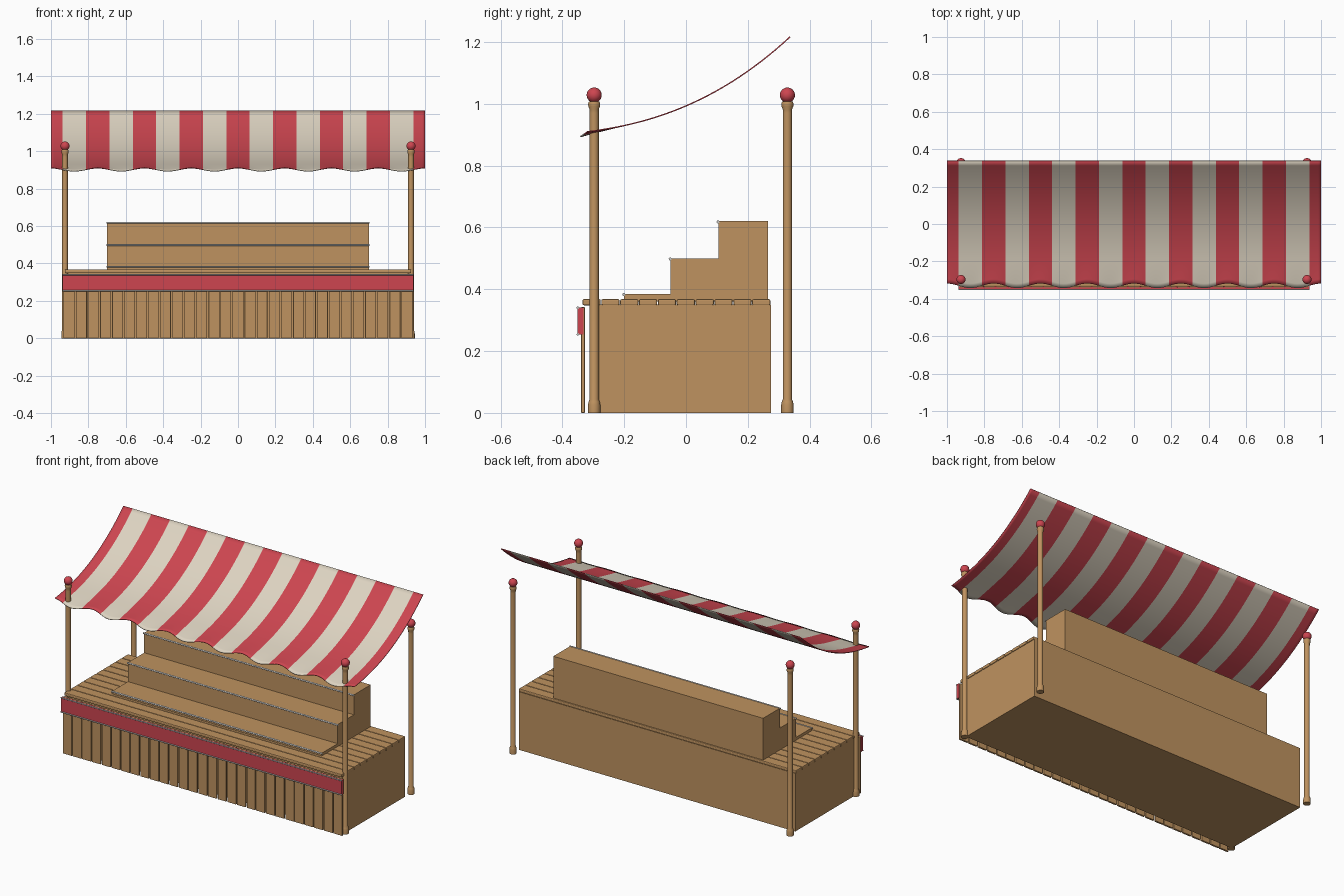
import bpy, bmesh, math, random
from mathutils import Matrix, Vector

random.seed(4)
cube = bpy.data.objects.get("Cube")
if cube:
    bpy.data.objects.remove(cube, do_unlink=True)


def material(name, rgb):
    m = bpy.data.materials.new(name)
    m.use_nodes = True
    m.diffuse_color = (*rgb, 1)
    m.node_tree.nodes["Principled BSDF"].inputs["Base Color"].default_value = (*rgb, 1)
    return m


WOOD = material("warm wood", (0.52, 0.29, 0.115))
RED = material("awning red", (0.61, 0.06, 0.08))
CREAM = material("cream cloth", (0.73, 0.66, 0.54))
TRIM = material("pale cord", (0.58, 0.57, 0.55))


def finish(name, bm, mats, smooth=False):
    bmesh.ops.recalc_face_normals(bm, faces=bm.faces)
    mesh = bpy.data.meshes.new(name)
    bm.to_mesh(mesh)
    bm.free()
    ob = bpy.data.objects.new(name, mesh)
    bpy.context.collection.objects.link(ob)
    for m in mats:
        mesh.materials.append(m)
    if smooth:
        bpy.ops.object.select_all(action="DESELECT")
        ob.select_set(True)
        bpy.context.view_layer.objects.active = ob
        bpy.ops.object.shade_smooth_by_angle(angle=math.radians(40))
    return ob


def add_box(bm, x, y, z):
    """Box from (min, max) pairs."""
    size = [b - a for a, b in (x, y, z)]
    mid = Vector([(a + b) / 2 for a, b in (x, y, z)])
    bmesh.ops.create_cube(bm, size=1, matrix=Matrix.Translation(mid) @ Matrix.Diagonal((*size, 1)))


def box(name, x, y, z, mat, bevel=0):
    bm = bmesh.new()
    add_box(bm, x, y, z)
    ob = finish(name, bm, [mat])
    if bevel:
        soften(ob, bevel)
    return ob


def soften(ob, width):
    mod = ob.modifiers.new("soft edges", "BEVEL")
    mod.width = width
    mod.segments = 2


def cord(name, half, y, z, r=0.005):
    bm = bmesh.new()
    turn = Matrix.Translation((0, y, z)) @ Matrix.Rotation(math.pi / 2, 4, "Y")
    bmesh.ops.create_cone(bm, cap_ends=True, segments=10, radius1=r, radius2=r,
                          depth=2 * half, matrix=turn)
    finish(name, bm, [TRIM], True)


def lathe(name, profile, x, y, mat, sides=20):
    bm = bmesh.new()
    rings = []
    for r, z in profile:
        rings.append([bm.verts.new((x + r * math.cos(2 * math.pi * i / sides),
                                    y + r * math.sin(2 * math.pi * i / sides), z))
                      for i in range(sides)])
    for a, b in zip(rings, rings[1:]):
        for i in range(sides):
            j = (i + 1) % sides
            bm.faces.new((a[i], a[j], b[j], b[i]))
    bm.faces.new(rings[0])
    bm.faces.new(rings[-1])
    finish(name, bm, [mat], True)


# Counter body
box("counter_body", (-0.922, 0.922), (-0.29, 0.275), (0, 0.35), WOOD)

# Counter top boards, running lengthwise
bm = bmesh.new()
step = 0.061
for i in range(10):
    y = -0.335 + i * step
    add_box(bm, (-0.926, 0.926), (y, y + step - 0.002), (0.348, 0.368))
soften(finish("counter_top_boards", bm, [WOOD]), 0.005)

# Upright front slats with narrow gaps
bm = bmesh.new()
count = 29
pitch = 1.87 / count
for i in range(count):
    x = -0.935 + i * pitch
    add_box(bm, (x + random.uniform(0.002, 0.005), x + pitch - random.uniform(0.002, 0.005)),
            (-0.339, -0.327), (0, 0.342))
soften(finish("front_slats", bm, [WOOD]), 0.002)

# Red band across the front with corded edges
box("front_band", (-0.937, 0.937), (-0.351, -0.332), (0.253, 0.341), RED)
for name, z in (("band_cord_low", 0.254), ("band_cord_high", 0.34)):
    cord(name, 0.938, -0.35, z, 0.004)

# Stepped display shelves
for name, y, top in (("low", -0.2, 0.385), ("middle", -0.05, 0.5), ("high", 0.105, 0.62)):
    box(name + "_shelf", (-0.7, 0.7), (y, 0.265), (0.36, top), WOOD)
    cord(name + "_shelf_cord", 0.703, y - 0.001, top - 0.002)

# Turned posts with ball finials
post = [(0.02, 0), (0.02, 0.026), (0.018, 0.036), (0.0148, 0.044), (0.0148, 0.97),
        (0.015, 0.982), (0.019, 0.992), (0.0195, 1.0), (0.017, 1.008)]
for side, x in (("left", 0.925), ("right", -0.925)):
    for end, y in (("front", -0.297), ("back", 0.328)):
        lathe(f"{end}_{side}_post", post, x, y, WOOD)
        bm = bmesh.new()
        bmesh.ops.create_uvsphere(bm, u_segments=20, v_segments=12, radius=0.0245,
                                  matrix=Matrix.Translation((x, y, 1.028)))
        finish(f"{end}_{side}_finial", bm, [RED], True)

# Sagging striped awning with a scalloped front edge
bm = bmesh.new()
cols, rows = 128, 28
grid = []
for i in range(cols + 1):
    x = -1 + 2 * i / cols
    droop = 0.5 - 0.5 * math.cos(8 * math.pi * x)
    front = -0.318 - 0.024 * droop
    line = []
    for j in range(rows + 1):
        y = front + (0.337 - front) * j / rows
        fade = max(0, 1 - j / 6) ** 2
        z = 0.993 + 0.43 * y + 0.61 * y ** 2 + 0.25 * y ** 3 - 0.014 * droop * fade
        line.append(bm.verts.new((x, y, z)))
    grid.append(line)
for a, b in zip(grid, grid[1:]):
    for j in range(rows):
        f = bm.faces.new((a[j], b[j], b[j + 1], a[j + 1]))
        x = f.calc_center_median().x
        f.material_index = 0 if math.cos(8 * math.pi * x) > 0 else 1
awning = finish("striped_awning", bm, [RED, CREAM], True)
cloth = awning.modifiers.new("cloth thickness", "SOLIDIFY")
cloth.thickness = 0.004
cloth.offset = 0
